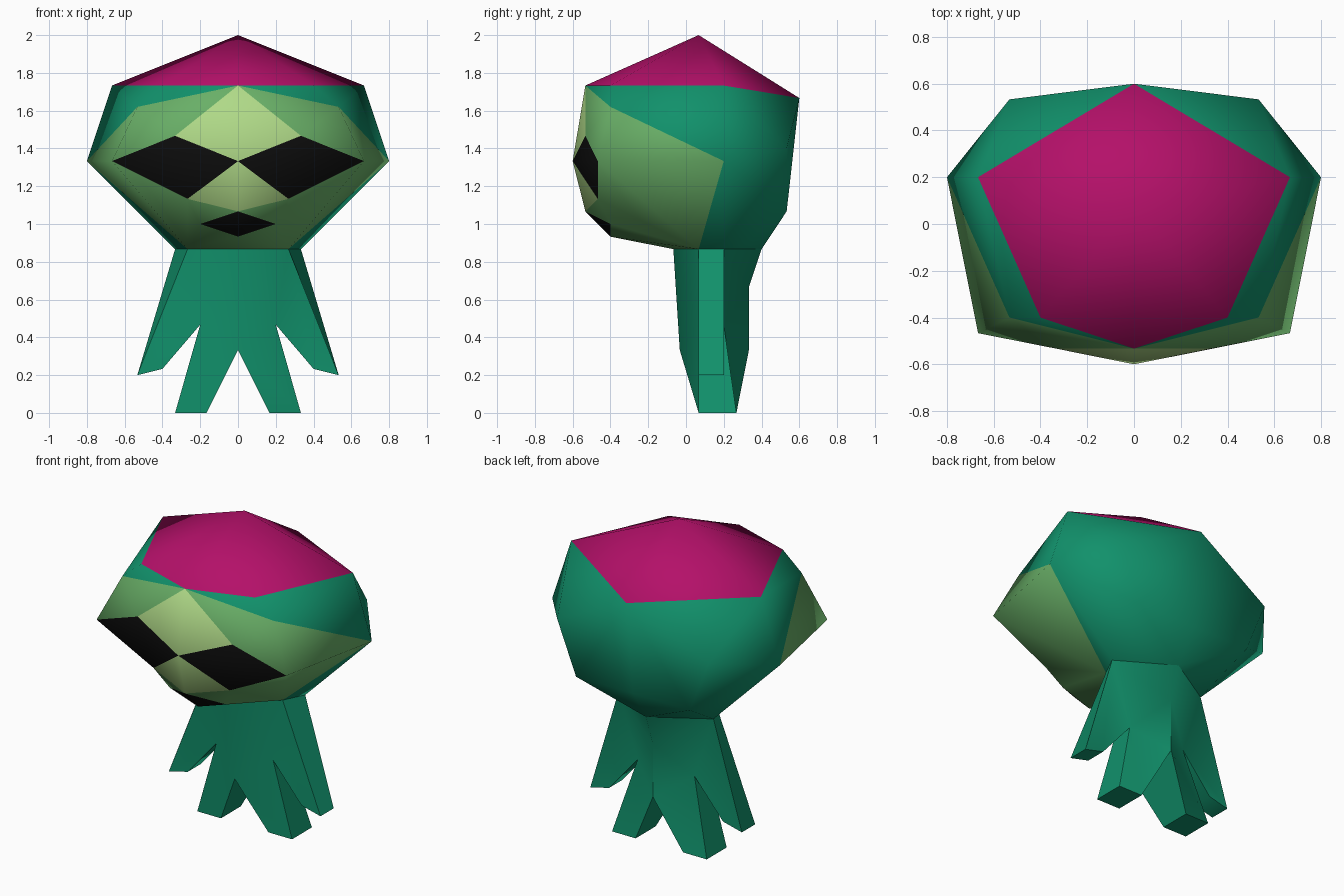
import bpy, bmesh, math

if "Cube" in bpy.data.objects:
    bpy.data.objects.remove(bpy.data.objects["Cube"])


def material(name, rgb):
    m = bpy.data.materials.new(name)
    m.diffuse_color = (*rgb, 1)
    m.use_nodes = True
    m.node_tree.nodes["Principled BSDF"].inputs["Base Color"].default_value = m.diffuse_color
    return m


MATS = {
    "teal": material("teal_skin", (0.0056, 0.283, 0.147)),
    "pink": material("magenta_cap", (0.456, 0.0052, 0.141)),
    "green": material("green_face", (0.141, 0.429, 0.136)),
    "pale": material("pale_green", (0.434, 0.701, 0.246)),
    "black": material("black", (0.004, 0.004, 0.004)),
}


def symmetric_part(name, points, groups, angle):
    """Build the +x half from named points, mirror it and weld the middle."""
    used = list(groups)
    bm = bmesh.new()
    for side in (1, -1):
        v = {k: bm.verts.new((side * x, y, z)) for k, (x, y, z) in points.items()}
        for slot, colour in enumerate(used):
            for face in groups[colour]:
                keys = face.split()
                f = bm.faces.new([v[k] for k in (keys if side > 0 else keys[::-1])])
                f.material_index = slot
                f.smooth = True
    bmesh.ops.remove_doubles(bm, verts=bm.verts, dist=0.001)
    bmesh.ops.recalc_face_normals(bm, faces=bm.faces)
    me = bpy.data.meshes.new(name)
    bm.to_mesh(me)
    bm.free()
    for colour in used:
        me.materials.append(MATS[colour])
    me.set_sharp_from_angle(angle=math.radians(angle))
    ob = bpy.data.objects.new(name, me)
    bpy.context.collection.objects.link(ob)
    return ob


# Neck ring shared by head and tentacles
neck = {
    "neck_front": (0, -0.067, 0.867),
    "jaw": (0.267, 0.067, 0.867),
    "neck_side": (0.333, 0.2, 0.867),
    "neck_back": (0, 0.4, 0.867),
}

# Head: cap, skull and face
head_points = {
    **neck,
    "top": (0, 0.067, 2.0),
    "cap_back": (0, 0.6, 1.667),
    "cap_side": (0.667, 0.2, 1.733),
    "cap_corner": (0.4, -0.4, 1.733),
    "cap_front": (0, -0.533, 1.733),
    "brow": (0.533, -0.4, 1.62),
    "cheek": (0.8, 0.2, 1.333),
    "skull": (0.533, 0.533, 1.4),
    "nape": (0.4, 0.533, 1.067),
    "nape_mid": (0, 0.533, 1.067),
    "nose": (0, -0.6, 1.333),
    "eye_top": (0.333, -0.533, 1.467),
    "eye_out": (0.667, -0.467, 1.333),
    "eye_low": (0.267, -0.467, 1.133),
    "lip": (0, -0.533, 1.067),
    "mouth": (0.2, -0.4, 1.0),
    "chin": (0, -0.4, 0.933),
}
head_faces = {
    "pink": ["top cap_side cap_back", "top cap_corner cap_side",
             "top cap_front cap_corner"],
    "teal": ["cap_front brow cap_corner", "cap_corner brow cap_side",
             "cap_side brow cheek", "cap_side skull cap_back",
             "cap_side cheek skull", "cap_back skull nape",
             "cap_back nape nape_mid", "nape_mid nape neck_back",
             "nape neck_side neck_back", "skull cheek nape",
             "cheek neck_side nape", "cheek jaw neck_side"],
    "green": ["cap_front eye_top brow", "brow eye_top eye_out",
              "brow eye_out cheek", "eye_out jaw cheek",
              "eye_out eye_low jaw", "eye_low lip mouth",
              "eye_low mouth jaw", "mouth chin jaw", "chin neck_front jaw"],
    "pale": ["cap_front nose eye_top", "nose lip eye_low"],
    "black": ["nose eye_low eye_out eye_top", "lip chin mouth"],
}
symmetric_part("head", head_points, head_faces, 80)

# Tentacles: two outer and two inner, joined under the neck
leg_points = {
    **neck,
    "arch_front": (0, -0.033, 0.333),
    "arch_back": (0, 0.333, 0.333),
    "spine": (0, 0.333, 0.667),
    "fork_front": (0.2, 0.067, 0.467),
    "fork_back": (0.2, 0.2, 0.467),
    "tip_out_front": (0.533, 0.067, 0.2),
    "tip_out_back": (0.533, 0.2, 0.2),
    "tip_in_front": (0.4, 0.067, 0.233),
    "tip_in_back": (0.4, 0.2, 0.233),
    "foot_a": (0.167, 0.067, 0),
    "foot_b": (0.333, 0.067, 0),
    "foot_c": (0.333, 0.267, 0),
    "foot_d": (0.167, 0.267, 0),
}
leg_faces = {"teal": [
    # trunk
    "neck_front arch_front fork_front jaw",
    "neck_back neck_side spine",
    "spine neck_side fork_back", "spine fork_back arch_back",
    # outer tentacle
    "jaw fork_front tip_in_front tip_out_front",
    "jaw tip_out_front tip_out_back neck_side",
    "neck_side tip_out_back tip_in_back fork_back",
    "fork_front fork_back tip_in_back tip_in_front",
    "tip_out_front tip_in_front tip_in_back tip_out_back",
    # inner tentacle
    "arch_front foot_a foot_b fork_front",
    "fork_front foot_b foot_c fork_back",
    "fork_back foot_c foot_d arch_back",
    "arch_front arch_back foot_d foot_a",
    "foot_a foot_d foot_c foot_b",
]}
symmetric_part("tentacles", leg_points, leg_faces, 60)
